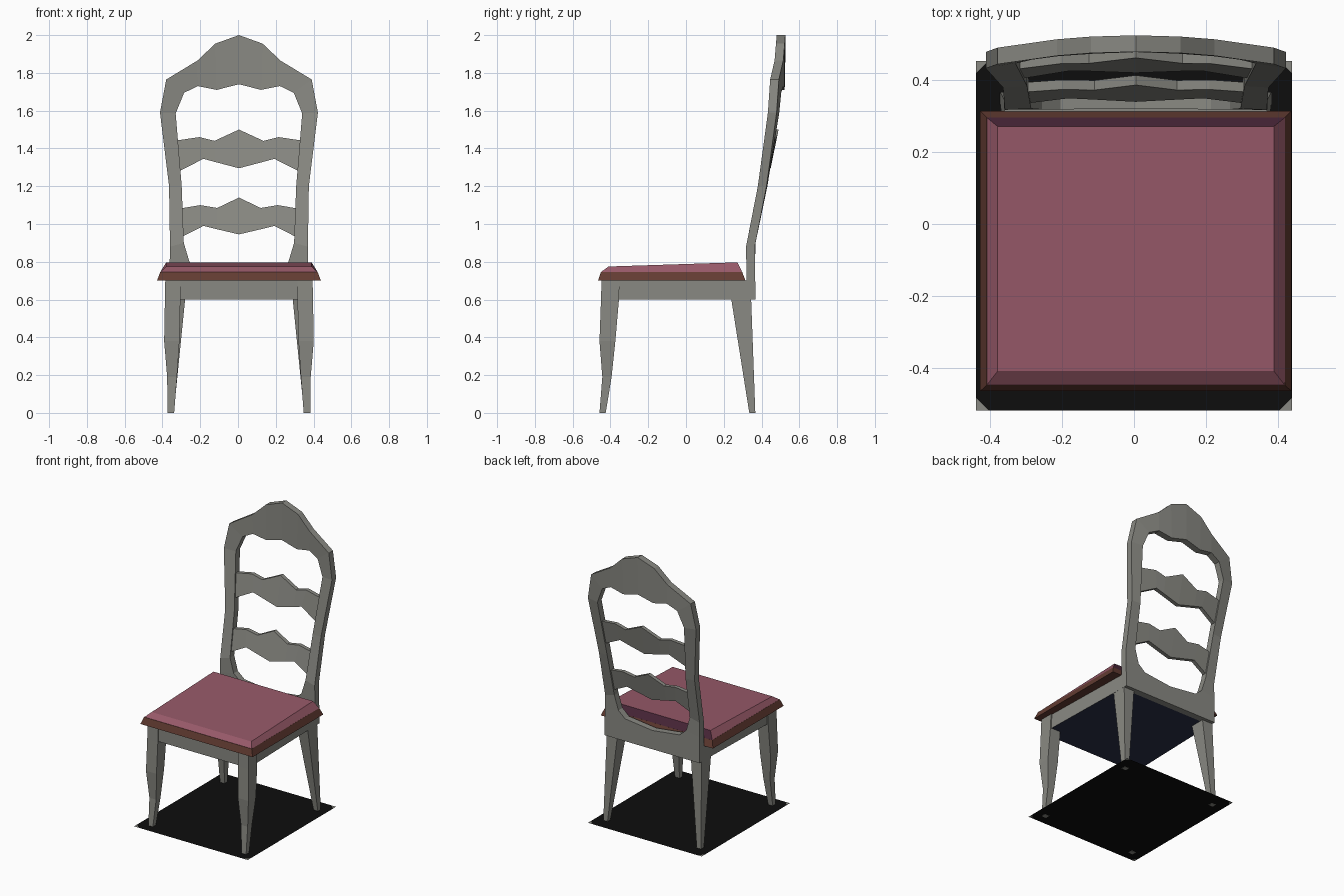
import bpy, bmesh

if "Cube" in bpy.data.objects:
    bpy.data.objects.remove(bpy.data.objects["Cube"])

CX = 0.005  # small sideways offset of the whole chair


def material(name, rgb):
    m = bpy.data.materials.new(name)
    m.diffuse_color = (*rgb, 1)
    m.use_nodes = True
    m.node_tree.nodes["Principled BSDF"].inputs["Base Color"].default_value = m.diffuse_color
    return m


GREY = material("grey paint", (0.25, 0.25, 0.225))
PINK = material("rose fabric", (0.31, 0.10, 0.14))
BROWN = material("brown trim", (0.125, 0.045, 0.032))
PURPLE = material("dark plum fabric", (0.07, 0.02, 0.042))
NAVY = material("navy underside", (0.025, 0.03, 0.065))
BLACK = material("black mat", (0.004, 0.004, 0.004))


def loft(name, rings, mats, closed=False, rule=None):
    """Join matching rings of points with quads; cap the ends unless closed."""
    bm = bmesh.new()
    vs = [[bm.verts.new((x + CX, y, z)) for x, y, z in r] for r in rings]
    n, k = len(vs), len(vs[0])
    for i in range(n if closed else n - 1):
        a, b = vs[i], vs[(i + 1) % n]
        for j in range(k):
            bm.faces.new((a[j], a[(j + 1) % k], b[(j + 1) % k], b[j]))
    if not closed:
        bm.faces.new(vs[0])
        bm.faces.new(vs[-1])
    bmesh.ops.recalc_face_normals(bm, faces=bm.faces)
    bm.normal_update()
    if rule:
        for f in bm.faces:
            f.material_index = rule(f)
    me = bpy.data.meshes.new(name)
    bm.to_mesh(me)
    bm.free()
    for m in mats:
        me.materials.append(m)
    ob = bpy.data.objects.new(name, me)
    bpy.context.collection.objects.link(ob)
    return ob


def rect(x0, x1, y0, y1, z, z_back=None):
    zb = z if z_back is None else z_back
    return [(x0, y0, z), (x1, y0, z), (x1, y1, zb), (x0, y1, zb)]


# Backrest surface: leans back with height and bows across its width
LEAN = [(0.6, 0.322), (0.88, 0.318), (1.2, 0.378), (1.59, 0.437), (1.77, 0.443), (2.0, 0.443)]


def back_y(x, z):
    for (z0, y0), (z1, y1) in zip(LEAN, LEAN[1:]):
        if z <= z1:
            break
    y = y0 + (y1 - y0) * (z - z0) / (z1 - z0)
    fade = min(1, max(0, (z - 0.9) / 0.7))
    return y + 0.037 * fade * (1 - (x / 0.4) ** 2)


def panel(name, half, front, back, closed=False):
    """Strip of (outer, inner) point pairs from the middle out, mirrored in x."""
    flip = [((-ax, az), (-bx, bz)) for (ax, az), (bx, bz) in half]
    if closed:
        pairs = half + flip[-2:0:-1]
    else:
        pairs = flip[:0:-1] + half
    rings = []
    for (ax, az), (bx, bz) in pairs:
        ya, yb = back_y(ax, az), back_y(bx, bz)
        rings.append([(ax, ya + front, az), (bx, yb + front, bz),
                      (bx, yb + back, bz), (ax, ya + back, az)])
    return loft(name, rings, [GREY], closed)


# Back frame: crest rail, posts and back apron in one ring
panel("back_frame", [
    ((0, 2.0), (0, 1.74)), ((0.125, 1.955), (0.117, 1.71)),
    ((0.22, 1.865), (0.217, 1.73)), ((0.385, 1.765), (0.29, 1.695)),
    ((0.418, 1.59), (0.335, 1.585)), ((0.37, 1.2), (0.303, 1.2)),
    ((0.365, 0.88), (0.292, 0.90)), ((0.367, 0.78), (0.262, 0.80)),
    ((0.367, 0.6), (0.21, 0.755)), ((0, 0.6), (0, 0.73))], 0, 0.046, True)

# Two wavy slats
panel("upper_slat", [
    ((0, 1.50), (0, 1.295)), ((0.13, 1.44), (0.125, 1.328)),
    ((0.21, 1.46), (0.188, 1.345)), ((0.325, 1.443), (0.325, 1.275))], 0.008, 0.035)
panel("lower_slat", [
    ((0, 1.14), (0, 0.945)), ((0.115, 1.085), (0.115, 0.972)),
    ((0.205, 1.10), (0.188, 0.99)), ((0.305, 1.083), (0.305, 0.93))], 0.008, 0.035)

# Legs: (z, x inner, x outer, y front, y back)
FRONT = [(0.7, 0.31, 0.39, -0.447, -0.352), (0.6, 0.31, 0.392, -0.45, -0.355),
         (0.38, 0.315, 0.396, -0.458, -0.374), (0.19, 0.328, 0.38, -0.443, -0.394),
         (0, 0.343, 0.378, -0.458, -0.425)]
REAR = [(0.6, 0.285, 0.366, 0.24, 0.345), (0, 0.345, 0.378, 0.335, 0.367)]
for side, s in (("left", -1), ("right", 1)):
    for part, rows in (("front_leg", FRONT), ("rear_leg", REAR)):
        loft(f"{part}_{side}", [rect(s * a, s * b, c, d, z) for z, a, b, c, d in rows], [GREY])


# Apron box under the seat, a little narrower at the back
def apron_ring(z):
    return [(-0.385, -0.44, z), (0.385, -0.44, z), (0.365, 0.335, z), (-0.365, 0.335, z)]


loft("apron", [apron_ring(0.6), apron_ring(0.702)], [GREY, NAVY],
     rule=lambda f: 1 if f.normal.z < -0.9 else 0)

# Seat: brown trim below, rose cushion above with a darker rear edge
loft("seat_trim", [rect(-0.434, 0.434, -0.466, 0.315, 0.70),
                   rect(-0.416, 0.416, -0.45, 0.297, 0.747)], [BROWN])
loft("seat_cushion", [rect(-0.416, 0.416, -0.45, 0.297, 0.746),
                      rect(-0.385, 0.385, -0.41, 0.272, 0.775, 0.797)], [PINK, PURPLE],
     rule=lambda f: 1 if f.normal.y > 0.4 else 0)

# Flat black mat under the chair with small grey corners
X, Y0, Y1, C, Z = 0.44, -0.52, 0.455, 0.035, 0.002
me = bpy.data.meshes.new("floor_mat")
bm = bmesh.new()
octo = []
for x, y, sx, sy in ((-X, Y0, 1, 1), (X, Y0, -1, 1), (X, Y1, -1, -1), (-X, Y1, 1, -1)):
    along_x = bm.verts.new((x + sx * C, y, Z))
    along_y = bm.verts.new((x, y + sy * C, Z))
    tip = bm.verts.new((x, y, Z))
    order = [along_y, along_x] if sx == sy else [along_x, along_y]
    octo += order
    bm.faces.new((order[0], tip, order[1])).material_index = 1
bm.faces.new(octo)
for f in bm.faces:
    f.normal_update()
    if f.normal.z < 0:
        f.normal_flip()
bm.to_mesh(me)
bm.free()
me.materials.append(BLACK)
me.materials.append(GREY)
bpy.context.collection.objects.link(bpy.data.objects.new("floor_mat", me))
